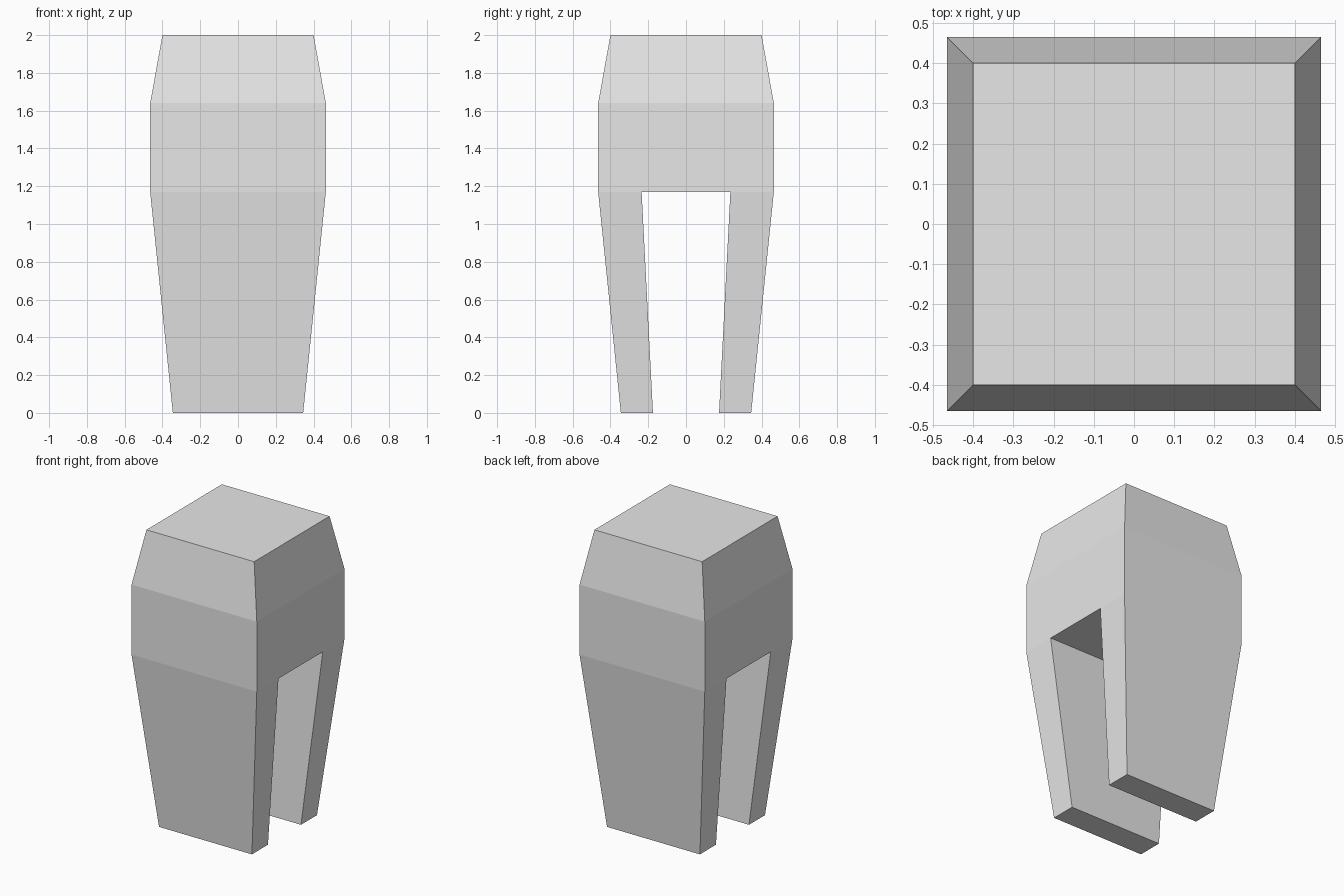
import bpy
import bmesh

default_cube = bpy.data.objects.get("Cube")
if default_cube:
    bpy.data.objects.remove(default_cube, do_unlink=True)

# Half widths at the levels of the tapered block
FOOT, BELLY, TOP = 0.345, 0.465, 0.4
SLOT_FOOT, SLOT_BELLY = 0.175, 0.235
Z_SLOT, Z_SHOULDER, Z_TOP = 1.17, 1.64, 2.0

grey = bpy.data.materials.new("light_grey")
grey.use_nodes = True
grey.diffuse_color = (0.8, 0.8, 0.8, 1)
grey.node_tree.nodes["Principled BSDF"].inputs["Base Color"].default_value = grey.diffuse_color

bm = bmesh.new()


def row(half_x, y, z):
    """Pair of vertices across the width."""
    return [bm.verts.new((s * half_x, y, z)) for s in (-1, 1)]


def bridge(a, b):
    """Quad between two vertex pairs."""
    bm.faces.new((a[0], a[1], b[1], b[0]))


def level(half, z, slot):
    """Four rows of vertices from front to back."""
    return [row(half, y, z) for y in (-half, -slot, slot, half)]


levels = [level(FOOT, 0, SLOT_FOOT), level(BELLY, Z_SLOT, SLOT_BELLY),
          level(BELLY, Z_SHOULDER, SLOT_BELLY), level(TOP, Z_TOP, SLOT_BELLY)]

# Front and back walls and the two side walls, open at the slot
for i, (low, high) in enumerate(zip(levels, levels[1:])):
    bridge(low[0], high[0])
    bridge(low[3], high[3])
    for j in range(3):
        if i == 0 and j == 1:
            continue
        for s in (0, 1):
            bm.faces.new((low[j][s], low[j + 1][s], high[j + 1][s], high[j][s]))

# Flat top, foot undersides, slot walls and slot ceiling
for j in range(3):
    bridge(levels[3][j], levels[3][j + 1])
for j in (0, 2):
    bridge(levels[0][j], levels[0][j + 1])
for j in (1, 2):
    bridge(levels[0][j], levels[1][j])
bridge(levels[1][1], levels[1][2])

bmesh.ops.recalc_face_normals(bm, faces=bm.faces)
mesh = bpy.data.meshes.new("forked_block")
bm.to_mesh(mesh)
bm.free()
mesh.materials.append(grey)
block = bpy.data.objects.new("forked_block", mesh)
bpy.context.collection.objects.link(block)
